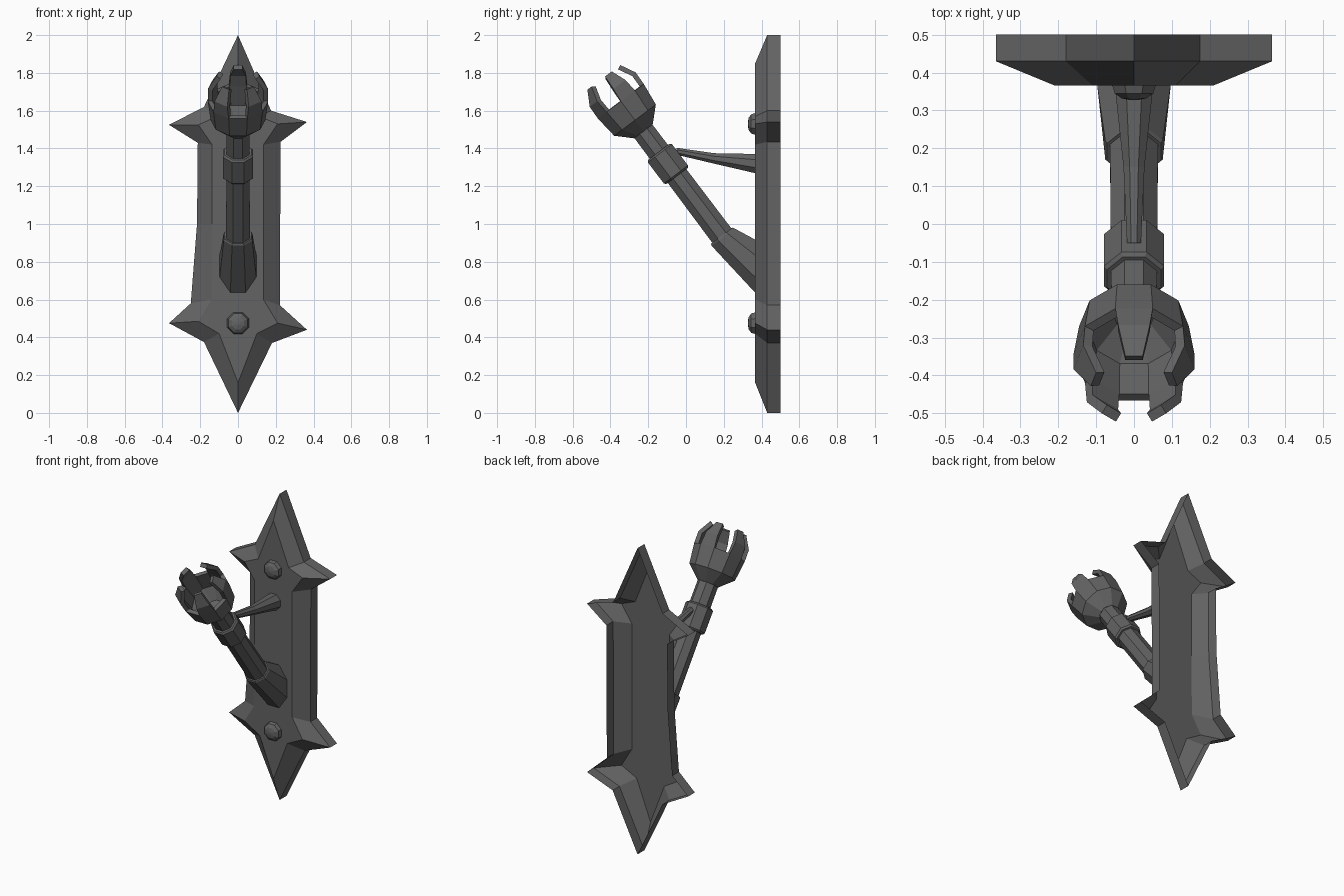
import bpy, bmesh, math
from mathutils import Vector

if "Cube" in bpy.data.objects:
    bpy.data.objects.remove(bpy.data.objects["Cube"])

metal = bpy.data.materials.new("dark iron")
metal.diffuse_color = (0.125, 0.125, 0.125, 1)
metal.use_nodes = True
metal.node_tree.nodes["Principled BSDF"].inputs["Base Color"].default_value = metal.diffuse_color


def finish(name, bm, recalc=True):
    if recalc:
        bmesh.ops.recalc_face_normals(bm, faces=bm.faces)
    me = bpy.data.meshes.new(name)
    bm.to_mesh(me)
    bm.free()
    me.materials.append(metal)
    ob = bpy.data.objects.new(name, me)
    bpy.context.collection.objects.link(ob)
    return ob


def bridge(bm, a, b):
    n = len(a)
    return [bm.faces.new((a[i], a[(i + 1) % n], b[(i + 1) % n], b[i])) for i in range(n)]


def loft(name, rings, sides=8, caps=(True, True)):
    """Closed tube through rings of (centre, half-width vector u, half-height vector v)."""
    bm = bmesh.new()
    loops = []
    for c, u, v in rings:
        angs = [2 * math.pi * (i + 0.5) / sides for i in range(sides)]
        loops.append([bm.verts.new(c + u * math.cos(a) + v * math.sin(a)) for a in angs])
    for a, b in zip(loops, loops[1:]):
        bridge(bm, a, b)
    if caps[0]:
        bm.faces.new(loops[0])
    if caps[1]:
        bm.faces.new(loops[-1])
    return finish(name, bm)


# Slanted arm axis in the YZ plane, measured from the bottom of the cup
X = Vector((1, 0, 0))
CUP = Vector((0, -0.27, 1.55))
AX = Vector((0, -0.601, 0.799)).normalized()
UP = Vector((0, 0.799, 0.601)).normalized()


def at(t, r):
    r /= math.cos(math.pi / 8) ** 0.5
    return (CUP + AX * t, X * r, UP * r)


# Backplate: open-backed shell, outer outline (x, z) and raised front outline (x, z)
outline = [(0, 2, 0, 1.85), (0.175, 1.60, 0.11, 1.57), (0.365, 1.54, 0.21, 1.53),
           (0.225, 1.435, 0.135, 1.42), (0.222, 0.57, 0.135, 0.60), (0.365, 0.44, 0.21, 0.475),
           (0.18, 0.37, 0.10, 0.42), (0, 0, 0, 0.16), (-0.18, 0.375, -0.10, 0.42),
           (-0.365, 0.475, -0.21, 0.485), (-0.25, 0.58, -0.14, 0.60), (-0.217, 1.0, -0.137, 1.0),
           (-0.213, 1.43, -0.137, 1.42), (-0.365, 1.525, -0.21, 1.525), (-0.18, 1.62, -0.11, 1.57)]
bm = bmesh.new()
back = [bm.verts.new((p[0], 0.5, p[1])) for p in outline]
edge = [bm.verts.new((p[0], 0.43, p[1])) for p in outline]
face = [bm.verts.new((p[2], 0.366, p[3])) for p in outline]
bridge(bm, back, edge)
bridge(bm, edge, face)
bm.faces.new(face)
finish("backplate", bm)

# Domed studs on the plate
for i, z in enumerate((0.475, 1.53)):
    dome = [(0.366, 0.062), (0.345, 0.055), (0.332, 0.035), (0.327, 0.01)]
    loft(f"stud_{i + 1}", [(Vector((0, y, z)), X * r, Vector((0, 0, r))) for y, r in dome],
         caps=(False, True))

# Flared socket, its base flush with the plate
base = (Vector((0, 0.366, 0.777)), X * 0.105, Vector((0, 0, 0.152)))
loft("arm_socket", [base, at(-0.775, 0.079), at(-0.765, 0.074)], caps=(False, True))

# Arm and collar
loft("arm", [at(-0.80, 0.066), at(-0.05, 0.062)])
loft("collar", [at(-0.37, 0.074), at(-0.36, 0.083), at(-0.22, 0.083), at(-0.21, 0.074)])

# Tapered brace between plate and collar
brace = [(0.366, 1.32, 0.055), (0.15, 1.347, 0.03), (-0.05, 1.385, 0.02)]
loft("brace", [(Vector((0, y, z)), X * r, Vector((0, 0, r))) for y, z, r in brace],
     caps=(False, True))

# Torch cup with five inward-curving prongs on alternate columns
bm = bmesh.new()
N = 10
step = 2 * math.pi / N


def cup_vert(t, r, a):
    return bm.verts.new(CUP + AX * t + X * (r * math.sin(a)) + UP * (r * math.cos(a)))


rings = [[cup_vert(t, r, (i - 0.5) * step) for i in range(N)]
         for t, r in ((-0.075, 0.064), (0, 0.145), (0.125, 0.16))]
for a, b in zip(rings, rings[1:]):
    bridge(bm, a, b)
bm.faces.new(rings[0][::-1])
for i in range(0, N, 2):
    low = [rings[2][i], rings[2][(i + 1) % N]]
    for t, r, w in ((0.20, 0.16, 0.42), (0.28, 0.115, 0.32)):
        high = [cup_vert(t, r, (i + s * w) * step) for s in (-1, 1)]
        bm.faces.new((low[0], low[1], high[1], high[0]))
        low = high
bm.normal_update()
side = next(f for f in bm.faces if len(f.verts) == 4)
if side.normal.dot(side.calc_center_median() - (CUP + AX * 0.1)) < 0:
    bmesh.ops.reverse_faces(bm, faces=bm.faces)
cup = finish("torch_cup", bm, recalc=False)
wall = cup.modifiers.new("wall", "SOLIDIFY")
wall.thickness = 0.026
wall.offset = -1
